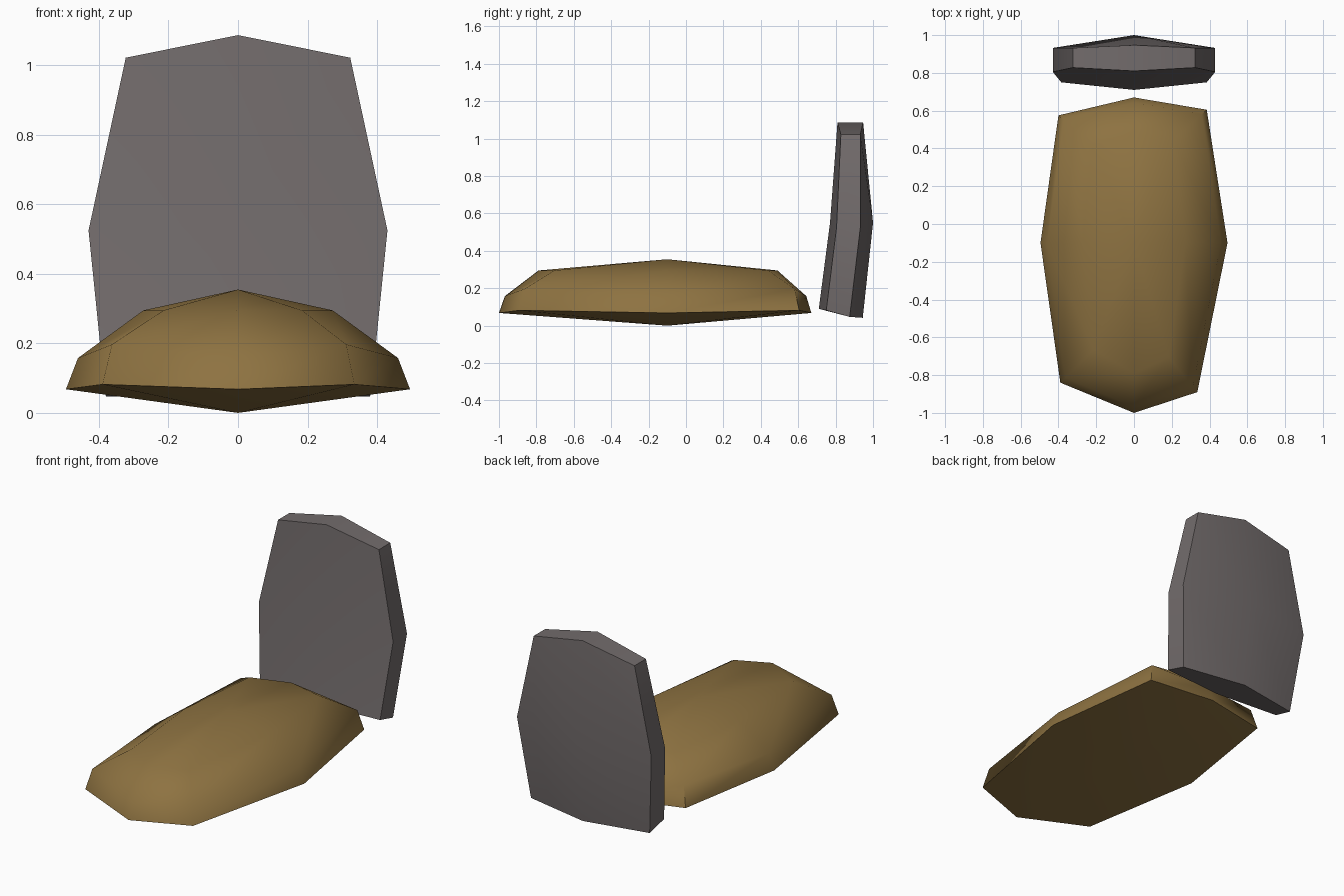
import bpy, math

if "Cube" in bpy.data.objects:
    bpy.data.objects.remove(bpy.data.objects["Cube"])


def material(name, rgb):
    m = bpy.data.materials.new(name)
    m.diffuse_color = (*rgb, 1)
    m.use_nodes = True
    m.node_tree.nodes["Principled BSDF"].inputs["Base Color"].default_value = m.diffuse_color
    return m


def build(name, verts, faces, mat, angle):
    mesh = bpy.data.meshes.new(name)
    mesh.from_pydata(verts, [], faces)
    mesh.materials.append(mat)
    ob = bpy.data.objects.new(name, mesh)
    bpy.context.collection.objects.link(ob)
    bpy.ops.object.select_all(action='DESELECT')
    ob.select_set(True)
    bpy.context.view_layer.objects.active = ob
    bpy.ops.object.mode_set(mode='EDIT')
    bpy.ops.mesh.select_all(action='SELECT')
    bpy.ops.mesh.normals_make_consistent(inside=False)
    bpy.ops.object.mode_set(mode='OBJECT')
    bpy.ops.object.shade_smooth_by_angle(angle=math.radians(angle))
    return ob


earth = material("brown_earth", (0.27, 0.17, 0.053))
stone = material("grey_stone", (0.17, 0.15, 0.15))

# Earth mound: an irregular eight-sided outline shrunk ring by ring towards a peak
cy = -0.1
outline = [(0, -1.0), (0.335, -0.89), (0.495, cy), (0.385, 0.605),
           (0, 0.67), (-0.40, 0.575), (-0.495, cy), (-0.39, -0.84)]
# x scale, y scale, height on the axes, height at the corners
rings = [(1, 1, 0.068, 0.082), (0.93, 0.965, 0.158, 0.197), (0.55, 0.765, 0.295, 0.295)]
verts = [(x * sx, cy + (y - cy) * sy, zc if i % 2 else za)
         for sx, sy, za, zc in rings for i, (x, y) in enumerate(outline)]
n = len(outline)
verts += [(0, cy, 0.0), (0, cy, 0.355)]
faces = []
for i in range(n):
    j = (i + 1) % n
    for r in (0, n):
        faces.append((r + i, r + j, r + n + j, r + n + i))
    faces.append((3 * n, j, i))
    faces.append((3 * n + 1, 2 * n + i, 2 * n + j))
build("earth_mound", verts, faces, earth, 60)

# Headstone: rows of (half width, edge y, edge z, centre y, centre z)
front_rows = [(0.385, 0.75, 0.082, 0.71, 0.09),
              (0.43, 0.805, 0.525, 0.77, 0.55),
              (0.323, 0.828, 1.022, 0.81, 1.087)]
back_rows = [(0.38, 0.875, 0.047, 0.945, 0.042),
             (0.43, 0.932, 0.525, 1.0, 0.55),
             (0.323, 0.932, 1.022, 0.947, 1.087)]
verts = []
for w, ey, ez, my, mz in front_rows + back_rows:
    verts += [(-w, ey, ez), (0, my, mz), (w, ey, ez)]
faces = []
for s in (0, 9):                       # front and back
    for r in (0, 3):
        for c in (0, 1):
            a = s + r + c
            faces.append((a, a + 1, a + 4, a + 3))
rim = [0, 1, 2, 5, 8, 7, 6, 3]         # edge band joining front to back
for k, a in enumerate(rim):
    b = rim[(k + 1) % 8]
    faces.append((a, b, b + 9, a + 9))
build("headstone", verts, faces, stone, 30)
